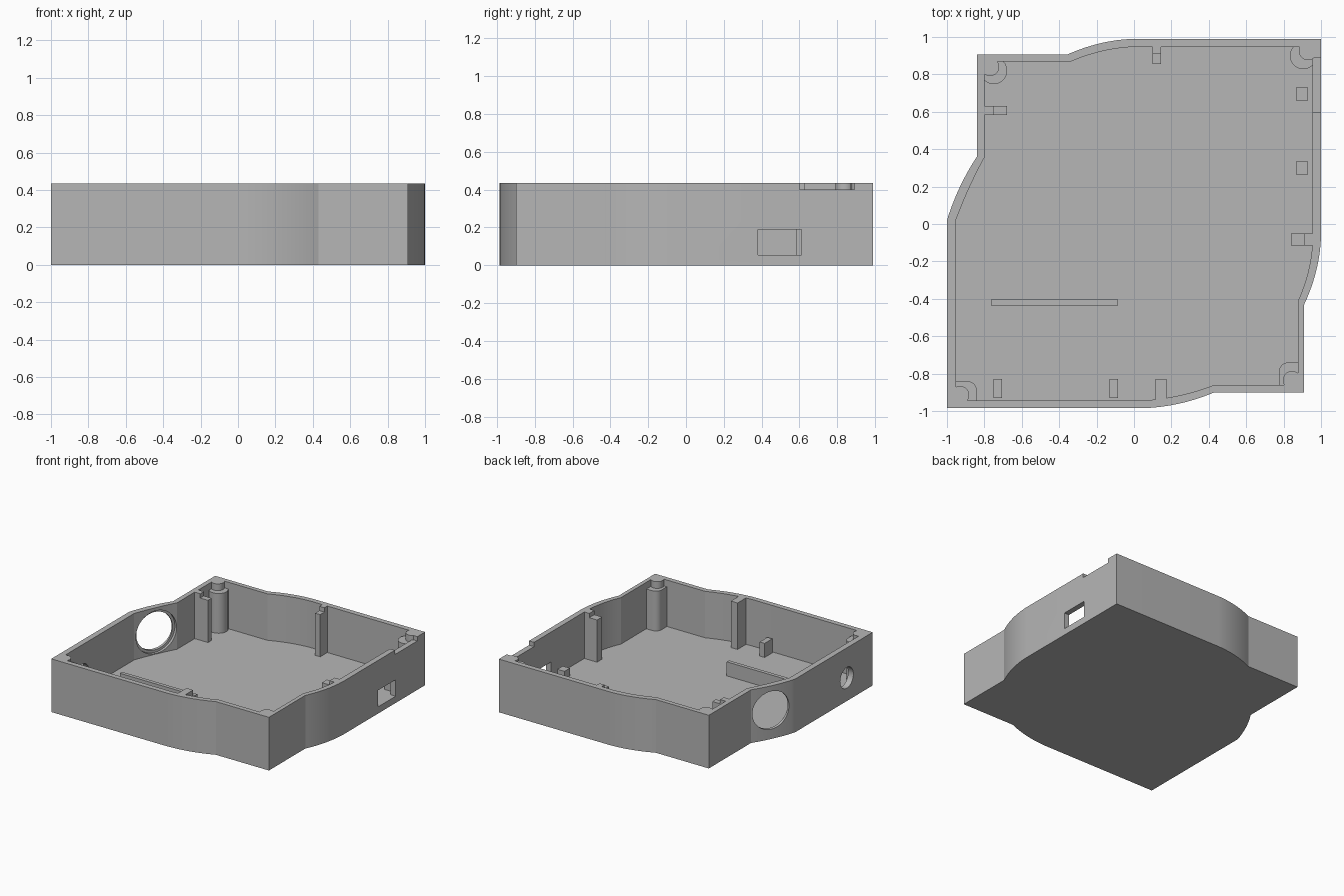
import bpy, bmesh, math
from mathutils import Vector, Matrix

cube = bpy.data.objects.get("Cube")
if cube:
    bpy.data.objects.remove(cube, do_unlink=True)

HEIGHT, FLOOR = 0.435, 0.055

grey = bpy.data.materials.new("matte_grey")
grey.use_nodes = True
grey.diffuse_color = (0.47, 0.47, 0.47, 1)
grey.node_tree.nodes["Principled BSDF"].inputs["Base Color"].default_value = grey.diffuse_color


def make(name, bm, smooth=False):
    bmesh.ops.recalc_face_normals(bm, faces=bm.faces)
    mesh = bpy.data.meshes.new(name)
    bm.to_mesh(mesh)
    bm.free()
    mesh.materials.append(grey)
    obj = bpy.data.objects.new(name, mesh)
    bpy.context.collection.objects.link(obj)
    if smooth:
        shade(obj)
    return obj


def select(obj):
    bpy.ops.object.select_all(action='DESELECT')
    obj.select_set(True)
    bpy.context.view_layer.objects.active = obj


def shade(obj):
    select(obj)
    bpy.ops.object.shade_smooth_by_angle(angle=math.radians(20))


def box(name, x0, x1, y0, y1, z0, z1):
    bm = bmesh.new()
    size = Matrix.Diagonal((x1 - x0, y1 - y0, z1 - z0, 1))
    centre = Matrix.Translation(((x0 + x1) / 2, (y0 + y1) / 2, (z0 + z1) / 2))
    bmesh.ops.create_cube(bm, size=1, matrix=centre @ size)
    return make(name, bm)


def cylinder(name, centre, radius, length, axis=(0, 0, 1)):
    bm = bmesh.new()
    turn = Vector(axis).to_track_quat('Z', 'Y').to_matrix().to_4x4()
    bmesh.ops.create_cone(bm, cap_ends=True, segments=40, radius1=radius, radius2=radius,
                          depth=length, matrix=Matrix.Translation(centre) @ turn)
    return make(name, bm, smooth=True)


def cut(target, cutter):
    cutter.hide_render = True
    mod = target.modifiers.new("cut", 'BOOLEAN')
    mod.operation, mod.solver, mod.object = 'DIFFERENCE', 'EXACT', cutter
    select(target)
    bpy.ops.object.modifier_apply(modifier=mod.name)
    bpy.data.objects.remove(cutter, do_unlink=True)


def bend(start, control, end, steps=12):
    a, c, b = Vector(start), Vector(control), Vector(end)
    return [a * (1 - t) ** 2 + c * 2 * t * (1 - t) + b * t * t
            for t in (i / steps for i in range(steps + 1))]


# Wall outlines: four corners joined by four swelling bends
outer = ([Vector((-1, -.985))] + bend((.04, -.985), (.24, -.98), (.43, -.9))
         + [Vector((.91, -.9))] + bend((.91, -.43), (.995, -.25), (1, -.06))
         + [Vector((1, .99))] + bend((0, .99), (-.18, .985), (-.36, .905))
         + [Vector((-.84, .905))] + bend((-.84, .36), (-.945, .2), (-1, .02)))
inner = ([Vector((-.953, -.943))] + bend((.06, -.943), (.25, -.93), (.43, -.86))
         + [Vector((.877, -.86))] + bend((.877, -.41), (.95, -.25), (.955, -.08))
         + [Vector((.955, .947))] + bend((0, .947), (-.17, .94), (-.34, .868))
         + [Vector((-.8, .868))] + bend((-.8, .355), (-.885, .2), (-.953, .02)))

# Open tray shell
bm = bmesh.new()
rings = [[bm.verts.new((p.x, p.y, z)) for p in outline]
         for outline, z in ((outer, 0), (outer, HEIGHT), (inner, HEIGHT), (inner, FLOOR))]
for low, high in zip(rings, rings[1:]):
    for i in range(len(low)):
        j = (i + 1) % len(low)
        bm.faces.new((low[i], low[j], high[j], high[i]))
bm.faces.new(rings[0][::-1])
bm.faces.new(rings[-1])
shell = make("tray_shell", bm)

# Wall openings
port_axis = Vector((-.905, .425, 0))
port = Vector((-.9, .205, .235))
cut(shell, cylinder("port_cutter", port, .155, .3, port_axis))
cut(shell, cylinder("port_recess_cutter", port - port_axis * .07, .175, .14, port_axis))
cut(shell, cylinder("jack_cutter", (-.98, -.65, .19), .085, .2, (1, 0, 0)))
cut(shell, box("socket_cutter", .92, 1.1, .38, .61, .055, .19))
cut(shell, box("rim_notch_cutter", .92, 1.1, .6, .89, .4, .5))
shade(shell)

# Corner pegs with lower supports
base = FLOOR - .01


def peg(name, x, y):
    cylinder(name, (x, y, (base + HEIGHT) / 2), .049, HEIGHT - base)


SUPPORT_TOP = .38
middle, tall = (base + SUPPORT_TOP) / 2, SUPPORT_TOP - base
peg("back_right_peg", -.77, .84)
peg("back_left_peg", .93, .925)
peg("front_right_peg", -.93, -.915)
peg("front_left_peg", .845, -.835)
cylinder("back_right_support", (-.75, .82, middle), .072, tall)
cylinder("back_left_support", (.905, .9, middle), .072, tall)


def rounded_support(name, x0, x1, y0, y1, corner_x):
    # Block with its one inward vertical edge rounded
    obj = box(name, x0, x1, y0, y1, base, SUPPORT_TOP)
    bm = bmesh.new()
    bm.from_mesh(obj.data)
    edges = [e for e in bm.edges if all(abs(v.co.x - corner_x) < .001
                                        and abs(v.co.y - y1) < .001 for v in e.verts)]
    bmesh.ops.bevel(bm, geom=edges, offset=.05, segments=6, profile=.5, affect='EDGES')
    bm.to_mesh(obj.data)
    bm.free()
    shade(obj)


rounded_support("front_right_support", -.97, -.84, -.96, -.84, -.84)
rounded_support("front_left_support", .775, .89, -.87, -.74, .775)

# Stepped wall posts: a full-height back and a lower front
STEP = .4
box("right_post_back", -.815, -.75, .583, .63, base, HEIGHT)
box("right_post_front", -.75, -.68, .583, .63, base, STEP)
box("back_post_back", .1, .145, .91, .965, base, HEIGHT)
box("back_post_front", .1, .145, .855, .91, base, STEP)
box("left_post_back", .91, .97, -.115, -.05, base, HEIGHT)
box("left_post_front", .84, .91, -.115, -.05, base, STEP)
box("front_post", .115, .175, -.955, -.83, base, HEIGHT)

# Low board supports on the floor
for i, x in enumerate((-.75, -.13)):
    box(f"front_stop_{i + 1}", x, x + .045, -.93, -.83, base, .17)
for i, y in enumerate((.265, .66)):
    box(f"socket_stop_{i + 1}", .865, .93, y, y + .07, base, .12)
box("floor_rib", -.765, -.085, -.435, -.405, base, .17)
